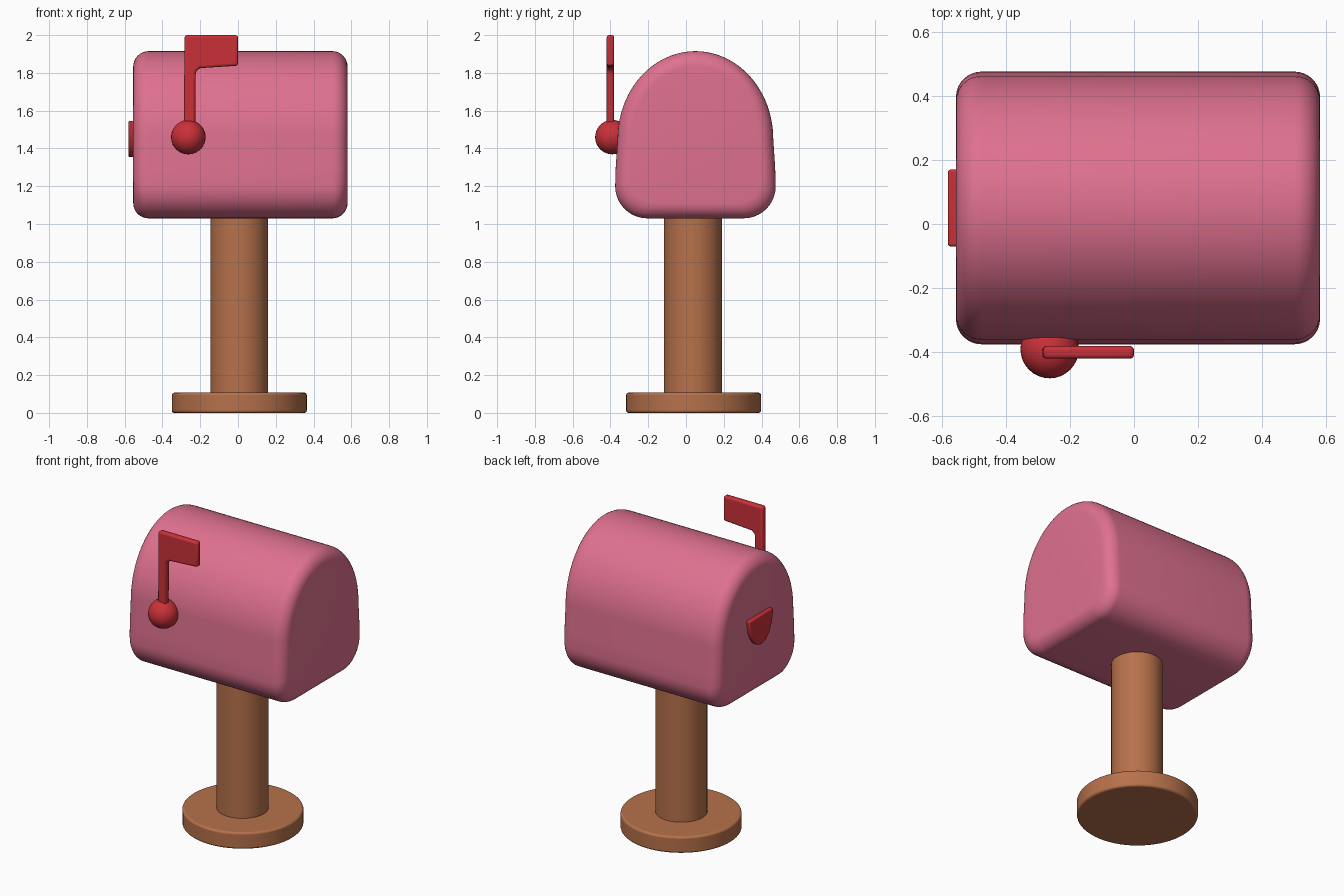
import bpy, bmesh
from math import sin, cos, pi, radians
from mathutils import Vector

cube = bpy.data.objects.get("Cube")
if cube:
    bpy.data.objects.remove(cube, do_unlink=True)


def material(name, rgb):
    mat = bpy.data.materials.new(name)
    mat.use_nodes = True
    mat.diffuse_color = (*rgb, 1)
    mat.node_tree.nodes["Principled BSDF"].inputs["Base Color"].default_value = (*rgb, 1)
    return mat


pink = material("pink", (0.74, 0.165, 0.275))
brown = material("wood brown", (0.47, 0.165, 0.07))
red = material("red", (0.59, 0.03, 0.04))


def finish(name, bm, mat, bevel=0, segments=3, angle=35):
    """Turn a bmesh into a smooth-shaded object with an optional rounded edge."""
    bmesh.ops.recalc_face_normals(bm, faces=bm.faces)
    mesh = bpy.data.meshes.new(name)
    bm.to_mesh(mesh)
    bm.free()
    mesh.materials.append(mat)
    obj = bpy.data.objects.new(name, mesh)
    bpy.context.collection.objects.link(obj)
    bpy.ops.object.select_all(action='DESELECT')
    obj.select_set(True)
    bpy.context.view_layer.objects.active = obj
    if bevel:
        mod = obj.modifiers.new("rounded_edges", 'BEVEL')
        mod.width, mod.segments = bevel, segments
        mod.limit_method, mod.angle_limit = 'ANGLE', radians(40)
    bpy.ops.object.shade_smooth_by_angle(angle=radians(angle))
    return obj


def cylinder(name, center, radius, bottom, top, mat, bevel=0):
    bm = bmesh.new()
    bmesh.ops.create_cone(bm, cap_ends=True, segments=64, radius1=radius,
                          radius2=radius, depth=top - bottom)
    bmesh.ops.translate(bm, verts=bm.verts, vec=(*center, (top + bottom) / 2))
    return finish(name, bm, mat, bevel)


def plate(name, points, offset, mat, bevel):
    """Extrude a closed outline by the given vector."""
    bm = bmesh.new()
    face = bm.faces.new([bm.verts.new(p) for p in points])
    out = bmesh.ops.extrude_face_region(bm, geom=[face])
    verts = [v for v in out["geom"] if isinstance(v, bmesh.types.BMVert)]
    bmesh.ops.translate(bm, verts=verts, vec=offset)
    return finish(name, bm, mat, bevel)


# Stand
cylinder("base", (0.007, 0.04), 0.357, 0, 0.107, brown, 0.012)
cylinder("post", (0.007, 0.037), 0.153, 0.08, 1.06, brown)

# Box: half of the arched section, mirrored, then lofted with rounded ends
BOTTOM, SHOULDER, TOP, FILLET = 1.03, 1.45, 1.915, 0.17
half = [(0.0, BOTTOM)]
for i in range(11):
    a = pi / 2 * i / 10
    half.append((0.425 - FILLET + FILLET * sin(a), BOTTOM + FILLET * (1 - cos(a))))
half.append((0.422, 1.3))
for i in range(25):
    a = pi / 2 * i / 24
    half.append((0.412 * cos(a), SHOULDER + (TOP - SHOULDER) * sin(a)))
section = half + [(-y, z) for y, z in reversed(half[1:-1])]

MID_Y, MID_Z, LEFT, RIGHT, ROUND = 0.05, 1.47, 0.58, -0.555, 0.08
steps = [pi / 2 * i / 8 for i in range(9)]
rings = [(RIGHT + ROUND * (1 - sin(a)), ROUND * (1 - cos(a))) for a in reversed(steps)]
rings += [(LEFT - ROUND * (1 - sin(a)), ROUND * (1 - cos(a))) for a in steps]
bm = bmesh.new()
loops = []
for x, inset in rings:
    k = 1 - inset / 0.43
    loops.append([bm.verts.new((x, MID_Y + y * k, MID_Z + (z - MID_Z) * k)) for y, z in section])
for a, b in zip(loops, loops[1:]):
    for i in range(len(section)):
        j = (i + 1) % len(section)
        bm.faces.new((a[i], a[j], b[j], b[i]))
bm.faces.new(loops[0])
bm.faces.new(loops[-1])
finish("mailbox_body", bm, pink)

# Flag pivot ball
bm = bmesh.new()
bmesh.ops.create_uvsphere(bm, u_segments=32, v_segments=20, radius=0.091)
bmesh.ops.translate(bm, verts=bm.verts, vec=(-0.263, -0.39, 1.46))
finish("flag_pivot", bm, red, angle=60)

# Flag and its arm in one outline
outline = [(-0.287, 1.46), (-0.227, 1.46), (-0.224, 1.805), (-0.205, 1.825),
           (0.0, 1.838), (0.0, 2.0), (-0.283, 2.0)]
plate("flag", [(x, -0.42, z) for x, z in outline], Vector((0, 0.04, 0)), red, 0.013)

# Door pull: flat top, rounded below
pull = [(0.05 + 0.12 * cos(a), 1.545 + 0.19 * sin(a))
        for a in (pi + pi * i / 20 for i in range(21))]
plate("door_pull", [(-0.58, y, z) for y, z in pull], Vector((0.04, 0, 0)), red, 0.008)
